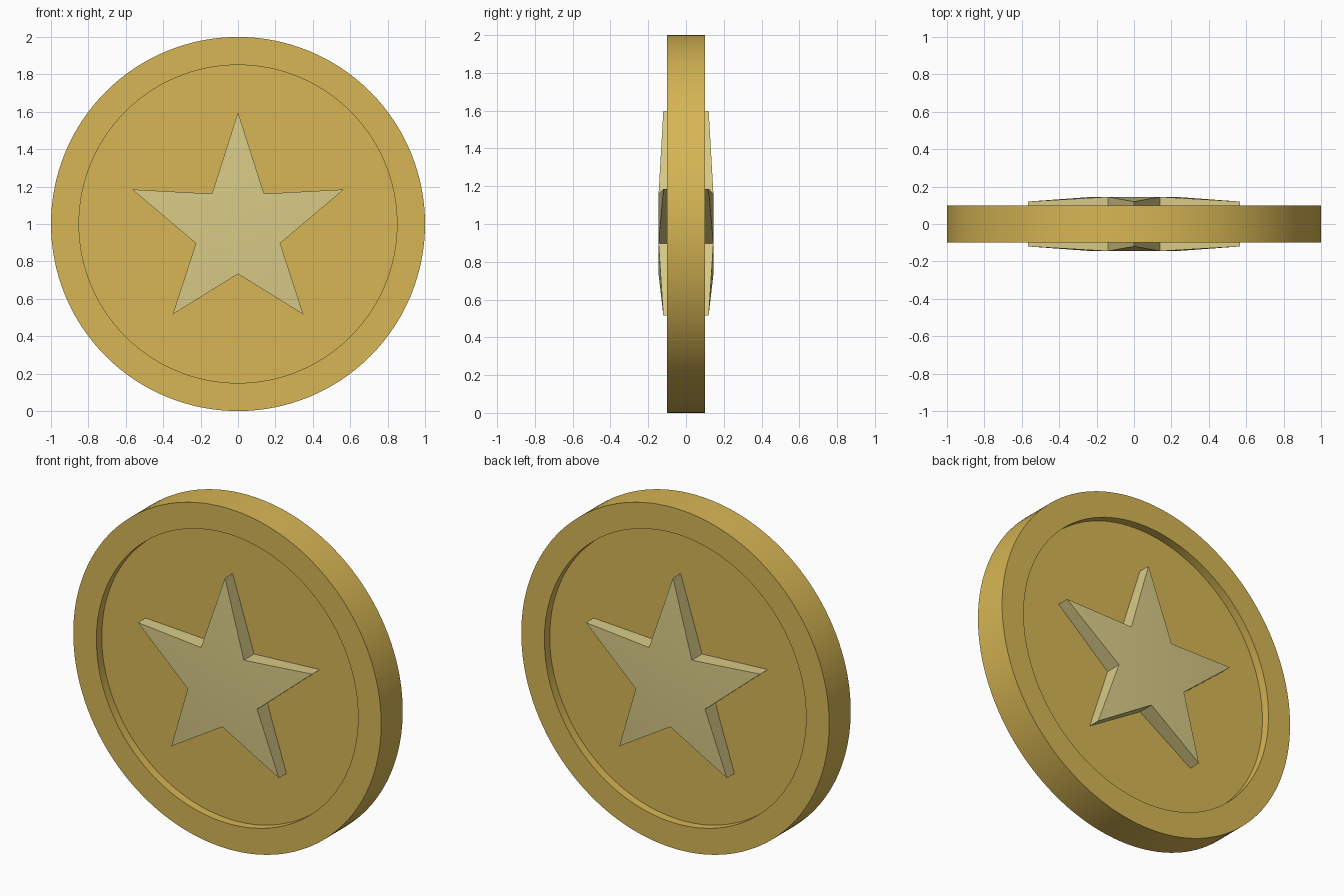
import bpy, bmesh, math
from mathutils import Matrix, Vector

cube = bpy.data.objects.get("Cube")
if cube:
    bpy.data.objects.remove(cube, do_unlink=True)


def make_material(name, color):
    mat = bpy.data.materials.new(name)
    mat.use_nodes = True
    mat.diffuse_color = color
    mat.node_tree.nodes["Principled BSDF"].inputs["Base Color"].default_value = color
    return mat


def make_object(name, bm, mat):
    bmesh.ops.recalc_face_normals(bm, faces=bm.faces)
    mesh = bpy.data.meshes.new(name)
    bm.to_mesh(mesh)
    bm.free()
    mesh.materials.append(mat)
    obj = bpy.data.objects.new(name, mesh)
    bpy.context.collection.objects.link(obj)
    obj.location.z = 1.0
    bpy.ops.object.select_all(action='DESELECT')
    obj.select_set(True)
    bpy.context.view_layer.objects.active = obj
    bpy.ops.object.shade_smooth_by_angle(angle=math.radians(30))
    return obj


gold = make_material("gold", (0.68, 0.468, 0.089, 1))
pale_gold = make_material("pale gold", (0.694, 0.597, 0.242, 1))

# Coin: a profile of (radius, depth) turned around the y axis, recessed on both faces
profile = [(0, 0.05), (0.85, 0.05), (0.85, 0.1), (1, 0.1),
           (1, -0.1), (0.85, -0.1), (0.85, -0.05), (0, -0.05)]
bm = bmesh.new()
verts = [bm.verts.new((r, y, 0)) for r, y in profile]
edges = [bm.edges.new(pair) for pair in zip(verts, verts[1:])]
bmesh.ops.spin(bm, geom=verts + edges, cent=(0, 0, 0), axis=(0, 1, 0),
               angle=math.tau, steps=128)
bmesh.ops.remove_doubles(bm, verts=bm.verts, dist=1e-4)
make_object("coin", bm, gold)


# Star: raised, with the middle standing higher than the tips
def make_star(name, turn):
    bm = bmesh.new()
    top, base = [], []
    for i in range(10):
        a = i * math.pi / 5
        if i % 2 == 0:
            x, y, z = 0.595 * math.sin(a), -0.12, 0.598 * math.cos(a)
        else:
            x, y, z = 0.237 * math.sin(a), -0.145, 0.237 * math.cos(a) - 0.03
        top.append(bm.verts.new((x, y, z)))
        base.append(bm.verts.new((x, -0.04, z)))
    bm.faces.new(top[1::2])
    bm.faces.new(base)
    for i in range(10):
        j = (i + 1) % 10
        bm.faces.new((top[i], top[j], base[j], base[i]))
        if i % 2 == 0:
            bm.faces.new((top[i - 1], top[i], top[j]))
    bmesh.ops.rotate(bm, verts=bm.verts, cent=Vector(),
                     matrix=Matrix.Rotation(turn, 3, 'Z'))
    make_object(name, bm, pale_gold)


make_star("front_star", 0)
make_star("back_star", math.pi)
